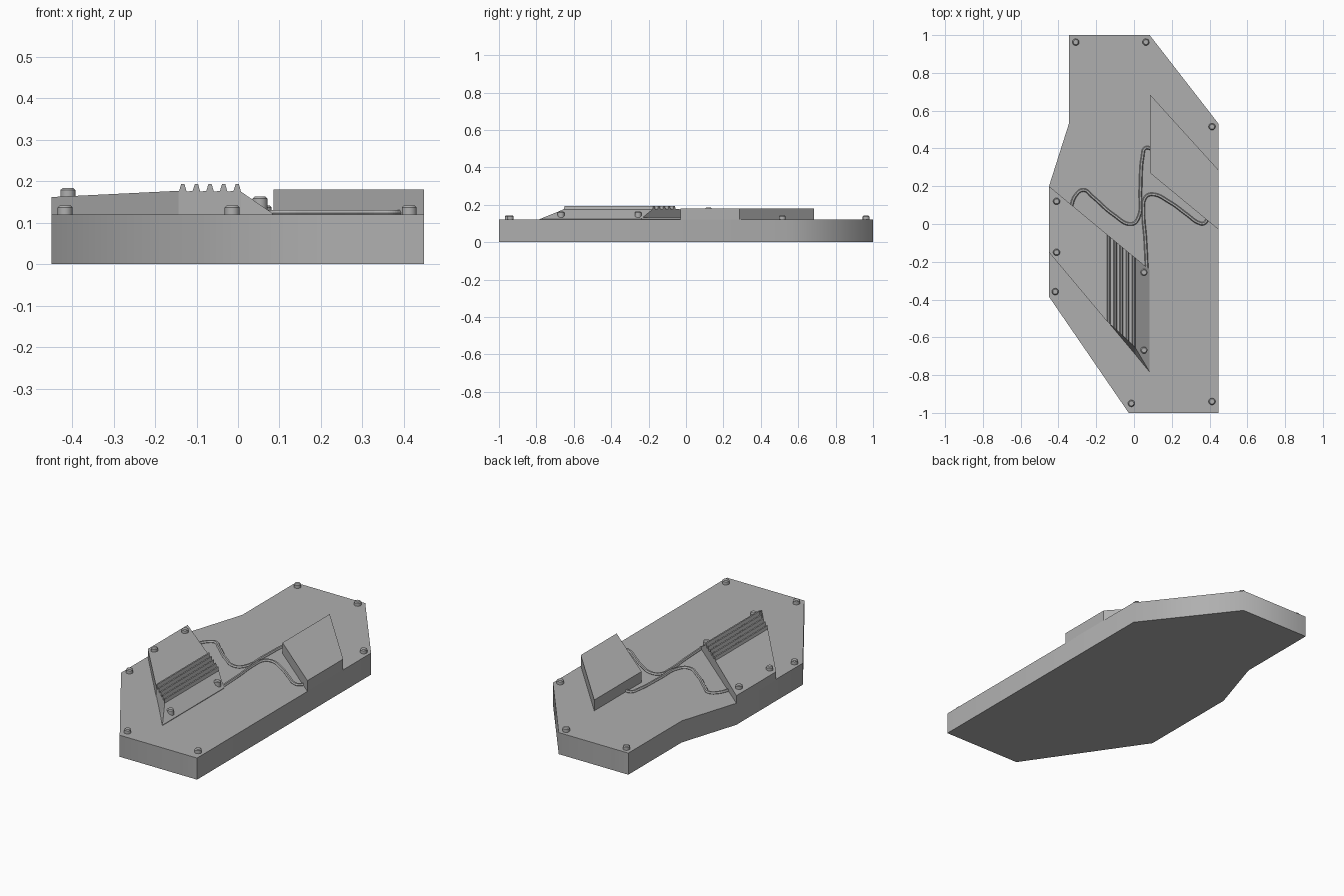
import bpy, bmesh, math
from mathutils import Vector

if "Cube" in bpy.data.objects:
    bpy.data.objects.remove(bpy.data.objects["Cube"])

grey = bpy.data.materials.new("dark_grey")
grey.diffuse_color = (0.43, 0.43, 0.43, 1)
grey.use_nodes = True
grey.node_tree.nodes["Principled BSDF"].inputs["Base Color"].default_value = grey.diffuse_color


def mesh_object(name, bm):
    bmesh.ops.recalc_face_normals(bm, faces=bm.faces)
    me = bpy.data.meshes.new(name)
    bm.to_mesh(me)
    bm.free()
    me.materials.append(grey)
    ob = bpy.data.objects.new(name, me)
    bpy.context.collection.objects.link(ob)
    return ob


def soften(ob, angle):
    """Smooth shading with large faces kept flat."""
    bpy.ops.object.select_all(action='DESELECT')
    ob.select_set(True)
    bpy.context.view_layer.objects.active = ob
    bpy.ops.object.shade_smooth_by_angle(angle=math.radians(angle))
    ob.modifiers.new("weighted", 'WEIGHTED_NORMAL').keep_sharp = True


def loft(name, ring_a, ring_b, splits=()):
    """Close two matching rings of points into a solid; splits cut the end caps."""
    bm = bmesh.new()
    rings = [[bm.verts.new(p) for p in ring] for ring in (ring_a, ring_b)]
    for r in rings:
        face = bm.faces.new(r)
        for i, j in splits:
            face = next(f for f in r[i].link_faces if r[j] in f.verts)
            bmesh.utils.face_split(face, r[i], r[j])
    a, b = rings
    for i in range(len(a)):
        j = (i + 1) % len(a)
        bm.faces.new((a[i], a[j], b[j], b[i]))
    return mesh_object(name, bm)


def slab(name, outline, z0, z1):
    return loft(name, [(x, y, z0) for x, y in outline], [(x, y, z1) for x, y in outline])


BASE_Z = 0.12

# Base plate
base = slab("base_plate", [(-0.345, 1), (0.083, 1), (0.448, 0.53), (0.448, -1), (-0.028, -1),
                           (-0.45, -0.385), (-0.45, 0.2), (-0.345, 0.53)], 0, BASE_Z)
soften(base, 60)

# Raised block on the right edge
slab("raised_block", [(0.085, 0.685), (0.448, 0.285), (0.448, -0.03), (0.085, 0.27)],
     BASE_Z - 0.005, 0.18)

# Ribbed cover: one cross-section stretched between two slanting ends
profile = [(-0.45, 0.162), (-0.144, 0.177)]
for i in range(5):
    c = -0.133 + i * 0.0328
    profile += [(c - 0.009, 0.177), (c - 0.004, 0.193), (c + 0.004, 0.193), (c + 0.009, 0.175)]
last_rib = len(profile) - 1
profile += [(0.083, 0.123), (0.083, 0.115), (0.007, 0.115), (-0.144, 0.115), (-0.45, 0.115)]


def back_y(x, z):
    return 0.2 - (x + 0.45) / 0.533 * 0.442


def front_y(x, z):
    y = -0.15 - (x + 0.45) / 0.533 * 0.635
    # upper edge leans inwards towards the ribs
    lean = max(0, min(1, (x + 0.144) / 0.144)) * 0.04
    return y + lean * max(0, min(1, (z - 0.12) / 0.055))


n = len(profile)
loft("ribbed_cover", [(x, front_y(x, z), z) for x, z in profile],
     [(x, back_y(x, z), z) for x, z in profile],
     splits=[(1, n - 2), (last_rib, n - 3)])


# Screws with chamfered heads
def screw(name, x, y, z):
    bm = bmesh.new()
    r, h = 0.018, 0.022
    bmesh.ops.create_cone(bm, cap_ends=True, segments=20, radius1=r, radius2=r, depth=h + 0.01)
    top = [e for e in bm.edges if all(v.co.z > 0 for v in e.verts)]
    bmesh.ops.bevel(bm, geom=top, offset=0.005, segments=1, affect='EDGES')
    bmesh.ops.translate(bm, verts=bm.verts, vec=(x, y, z + (h - 0.01) / 2))
    ob = mesh_object(name, bm)
    soften(ob, 30)


for x, y in [(-0.308, 0.963), (0.063, 0.963), (0.413, 0.515), (0.413, -0.94),
             (-0.014, -0.95), (-0.417, -0.358)]:
    screw("base_screw", x, y, BASE_Z)
for x, y, z in [(-0.41, 0.12, 0.162), (-0.41, -0.15, 0.162),
                (0.053, -0.256, 0.141), (0.053, -0.668, 0.141)]:
    screw("cover_screw", x, y, z)


# Faceted cables lying on the plate
def cable(name, points):
    cu = bpy.data.curves.new(name, 'CURVE')
    cu.dimensions = '3D'
    cu.bevel_depth = 0.009
    cu.bevel_resolution = 1
    cu.resolution_u = 6
    cu.use_fill_caps = True
    cu.materials.append(grey)
    sp = cu.splines.new('BEZIER')
    sp.use_smooth = False
    sp.bezier_points.add(len(points) - 1)
    for bp, (x, y) in zip(sp.bezier_points, points):
        bp.co = Vector((x, y, 0.123))
        bp.handle_left_type = bp.handle_right_type = 'AUTO'
    ob = bpy.data.objects.new(name, cu)
    bpy.context.collection.objects.link(ob)


cable("cable_left", [(-0.335, 0.085), (-0.31, 0.15), (-0.268, 0.18), (-0.22, 0.145), (-0.11, 0.05),
                     (-0.01, 0.0), (0.022, 0.03), (0.034, 0.18), (0.046, 0.36),
                     (0.06, 0.402), (0.09, 0.4)])
cable("cable_right", [(0.068, -0.24), (0.06, -0.08), (0.05, 0.07), (0.06, 0.14), (0.09, 0.157),
                      (0.19, 0.115), (0.28, 0.05), (0.345, 0.005), (0.37, 0.003), (0.39, 0.025)])
